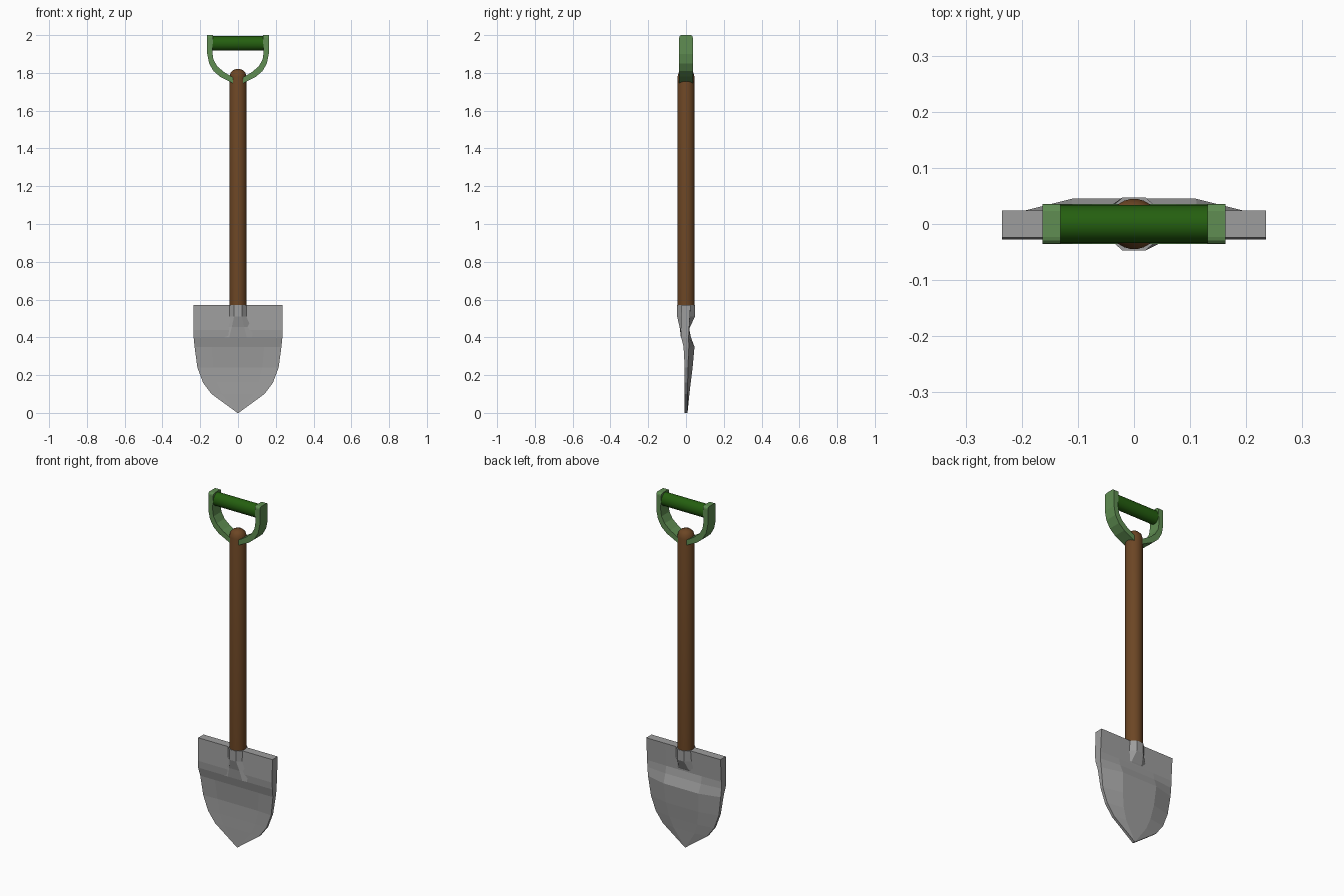
import bpy, bmesh, math

cube = bpy.data.objects.get("Cube")
if cube:
    bpy.data.objects.remove(cube, do_unlink=True)


def material(name, rgb):
    m = bpy.data.materials.new(name)
    m.use_nodes = True
    m.diffuse_color = (*rgb, 1)
    m.node_tree.nodes["Principled BSDF"].inputs["Base Color"].default_value = (*rgb, 1)
    return m


steel = material("steel grey", (0.34, 0.34, 0.34))
wood = material("brown wood", (0.15, 0.061, 0.018))
light_green = material("light green", (0.115, 0.27, 0.084))
dark_green = material("dark green", (0.018, 0.115, 0.005))


def finish(name, bm, mat, smooth=False):
    bmesh.ops.remove_doubles(bm, verts=bm.verts, dist=0.0001)
    bmesh.ops.recalc_face_normals(bm, faces=bm.faces)
    mesh = bpy.data.meshes.new(name)
    bm.to_mesh(mesh)
    bm.free()
    mesh.materials.append(mat)
    obj = bpy.data.objects.new(name, mesh)
    bpy.context.collection.objects.link(obj)
    if smooth:
        bpy.ops.object.select_all(action="DESELECT")
        obj.select_set(True)
        bpy.context.view_layer.objects.active = obj
        bpy.ops.object.shade_smooth_by_angle(angle=math.radians(40))
    return obj


def loft(rings):
    """Closed skin through rings of equal point count."""
    bm = bmesh.new()
    rows = [[bm.verts.new(p) for p in ring] for ring in rings]
    n = len(rows[0])
    for a, b in zip(rows, rows[1:]):
        for i in range(n):
            j = (i + 1) % n
            bm.faces.new((a[i], a[j], b[j], b[i]))
    bm.faces.new(rows[0])
    bm.faces.new(rows[-1])
    return bm


def ellipse(rx, ry, z, sides, cy=0):
    steps = [math.tau * (i + 0.5) / sides for i in range(sides)]
    return [(rx * math.cos(a), cy + ry * math.sin(a), z) for a in steps]


# Blade: each row is height, half width, front y, back edge y, back centre y
blade_rows = [
    (0.57, 0.235, -0.024, 0.024, 0.024),
    (0.44, 0.235, -0.028, 0.016, 0.018),
    (0.40, 0.235, -0.025, 0.014, 0.026),
    (0.35, 0.230, -0.013, 0.015, 0.045),
    (0.24, 0.215, -0.002, 0.010, 0.035),
    (0.16, 0.185, -0.004, 0.009, 0.025),
    (0.10, 0.140, -0.006, 0.008, 0.018),
    (0.00, 0.003, -0.008, 0.008, 0.008),
]
rings = []
for z, w, front, edge, mid in blade_rows:
    back = [(w, edge), (w * 0.48, mid), (0, mid), (-w * 0.48, mid), (-w, edge)]
    face = [(-w, min(front, -0.007)), (-w * 0.6, front), (0, front),
            (w * 0.6, front), (w, min(front, -0.007))]
    rings.append([(x, y, z) for x, y in back + face])
finish("blade", loft(rings), steel)

# Socket collar flaring into the blade
finish("socket", loft([
    ellipse(0.055, 0.051, 0.57, 8),
    ellipse(0.055, 0.051, 0.51, 8),
    ellipse(0.085, 0.030, 0.455, 8, -0.006),
    ellipse(0.12, 0.010, 0.40, 8, -0.018),
]), steel)

# Shaft with a domed top
shaft_profile = [(0.045, 0.53), (0.045, 1.78), (0.039, 1.802), (0.026, 1.815), (0.01, 1.82)]
finish("shaft", loft([ellipse(r, r, z, 24) for r, z in shaft_profile]), wood, True)

# Curved handle arm, mirrored to the other side
outer = [(0.163, 2.0), (0.163, 1.90), (0.153, 1.85), (0.13, 1.81), (0.095, 1.78), (0.025, 1.745)]
inner = [(0.025, 1.775), (0.075, 1.805), (0.11, 1.835), (0.13, 1.87), (0.136, 1.91), (0.131, 2.0)]
arm = finish("handle_arms",
             loft([[(x, y, z) for x, z in outer + inner] for y in (-0.036, 0.036)]),
             light_green)
# Round only the short upper corners
weights = arm.data.attributes.new("bevel_weight_edge", "FLOAT", "EDGE")
for e in arm.data.edges:
    a, b = (arm.data.vertices[i].co for i in e.vertices)
    if min(a.z, b.z) > 1.99 and abs(a.x - b.x) > 0.01:
        weights.data[e.index].value = 1
bevel = arm.modifiers.new("Bevel", "BEVEL")
bevel.limit_method = "WEIGHT"
bevel.width = 0.013
bevel.segments = 3
mirror = arm.modifiers.new("Mirror", "MIRROR")
mirror.use_axis[0] = True

# Crossbar grip
bm = bmesh.new()
bmesh.ops.create_cone(bm, cap_ends=True, segments=20, radius1=1, radius2=1, depth=0.28)
for v in bm.verts:
    x, y, z = v.co
    v.co = (z, 0.034 * y, 1.956 + 0.038 * x)
finish("grip", bm, dark_green, True)
